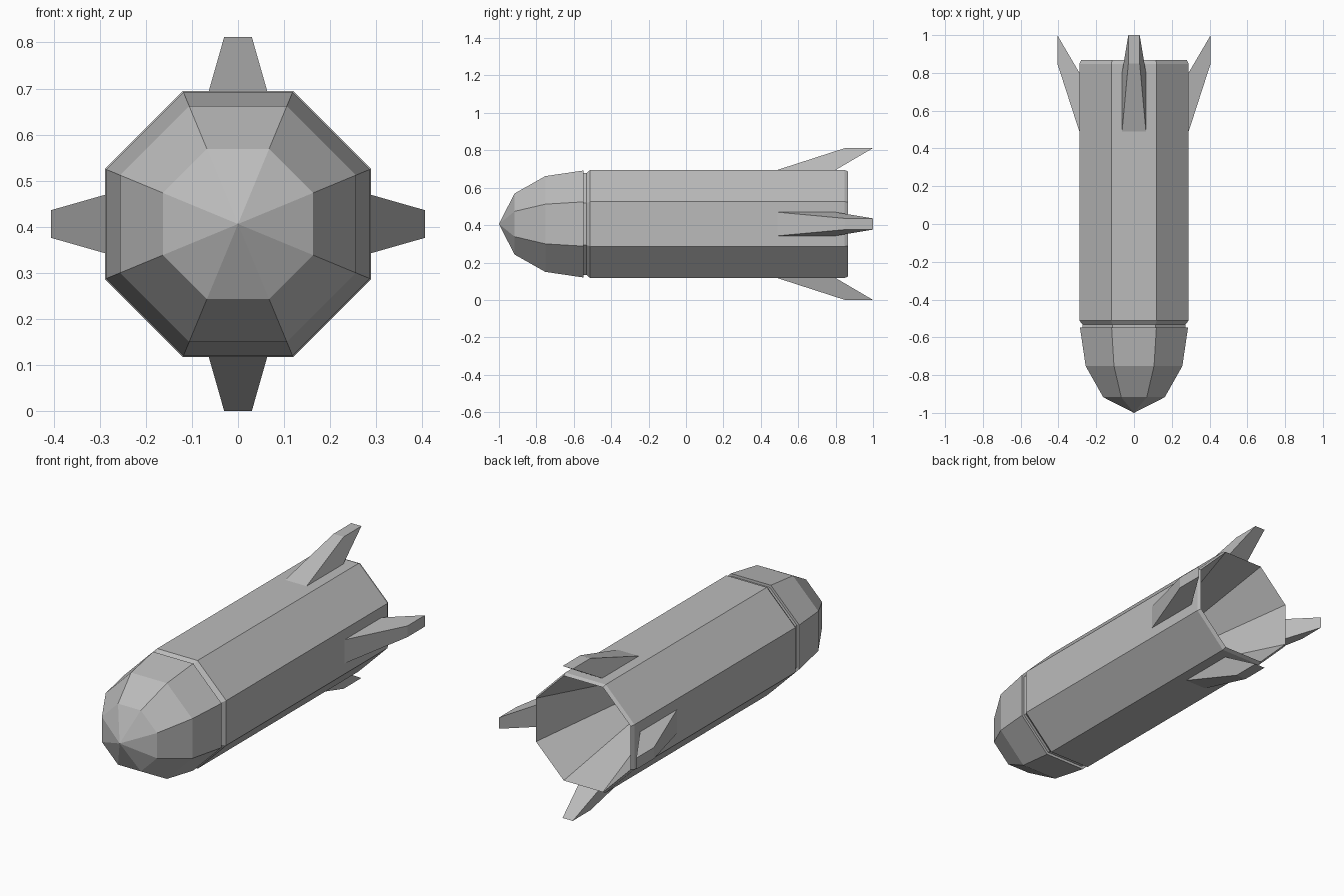
import bpy, bmesh, math
from mathutils import Matrix, Vector

cube = bpy.data.objects.get("Cube")
if cube:
    bpy.data.objects.remove(cube, do_unlink=True)

SIDES = 8
AXIS_Z = 0.406          # height of the long axis
FLAT = 0.289            # distance from the axis to a flat side

grey = bpy.data.materials.new("plain grey")
grey.use_nodes = True
colour = (0.5, 0.5, 0.5, 1)
grey.diffuse_color = colour
grey.node_tree.nodes["Principled BSDF"].inputs["Base Color"].default_value = colour


def finish(name, bm):
    bmesh.ops.recalc_face_normals(bm, faces=bm.faces)
    mesh = bpy.data.meshes.new(name)
    bm.to_mesh(mesh)
    bm.free()
    mesh.materials.append(grey)
    obj = bpy.data.objects.new(name, mesh)
    bpy.context.collection.objects.link(obj)
    return obj


def octagonal_turn(name, profile):
    """Sweep (y, flat distance) points round the axis; zero makes a pole."""
    bm = bmesh.new()
    rings = []
    for y, flat in profile:
        r = flat / math.cos(math.pi / SIDES)
        count = SIDES if flat else 1
        angles = [2 * math.pi * (i + 0.5) / SIDES for i in range(count)]
        rings.append([bm.verts.new((r * math.cos(a), y, AXIS_Z + r * math.sin(a)))
                      for a in angles])
    for a, b in zip(rings, rings[1:]):
        for i in range(SIDES):
            j = (i + 1) % SIDES
            corners = [a[i % len(a)], a[j % len(a)], b[j % len(b)], b[i % len(b)]]
            bm.faces.new(list(dict.fromkeys(corners)))
    return finish(name, bm)


# Faceted nose, closed at the back
octagonal_turn("nose", [(-1, 0), (-0.917, 0.163), (-0.752, 0.256),
                        (-0.548, 0.286), (-0.548, 0)])

# Body with a narrow neck, chamfered ends and a deep tapering hollow at the rear
octagonal_turn("body", [(-0.55, 0), (-0.55, 0.272), (-0.533, 0.272), (-0.512, FLAT),
                        (0.848, FLAT), (0.867, 0.28), (-0.1, 0)])


# Four swept fins, each a block narrowing towards its tip
def fin(name, turn):
    bm = bmesh.new()
    levels = [(FLAT - 0.006, 0.065, 0.47, 0.79), (AXIS_Z, 0.03, 0.85, 1.0)]
    base, tip = [[bm.verts.new(p) for p in
                  ((-w, front, h), (w, front, h), (w, back, h), (-w, back, h))]
                 for h, w, front, back in levels]
    bm.faces.new(base)
    bm.faces.new(tip)
    for i in range(4):
        j = (i + 1) % 4
        bm.faces.new((base[i], base[j], tip[j], tip[i]))
    spin = Matrix.Rotation(turn, 4, 'Y')
    bmesh.ops.transform(bm, verts=bm.verts,
                        matrix=Matrix.Translation(Vector((0, 0, AXIS_Z))) @ spin)
    return finish(name, bm)


for k, side in enumerate(("top", "left", "bottom", "right")):
    fin(side + "_fin", k * math.pi / 2)
